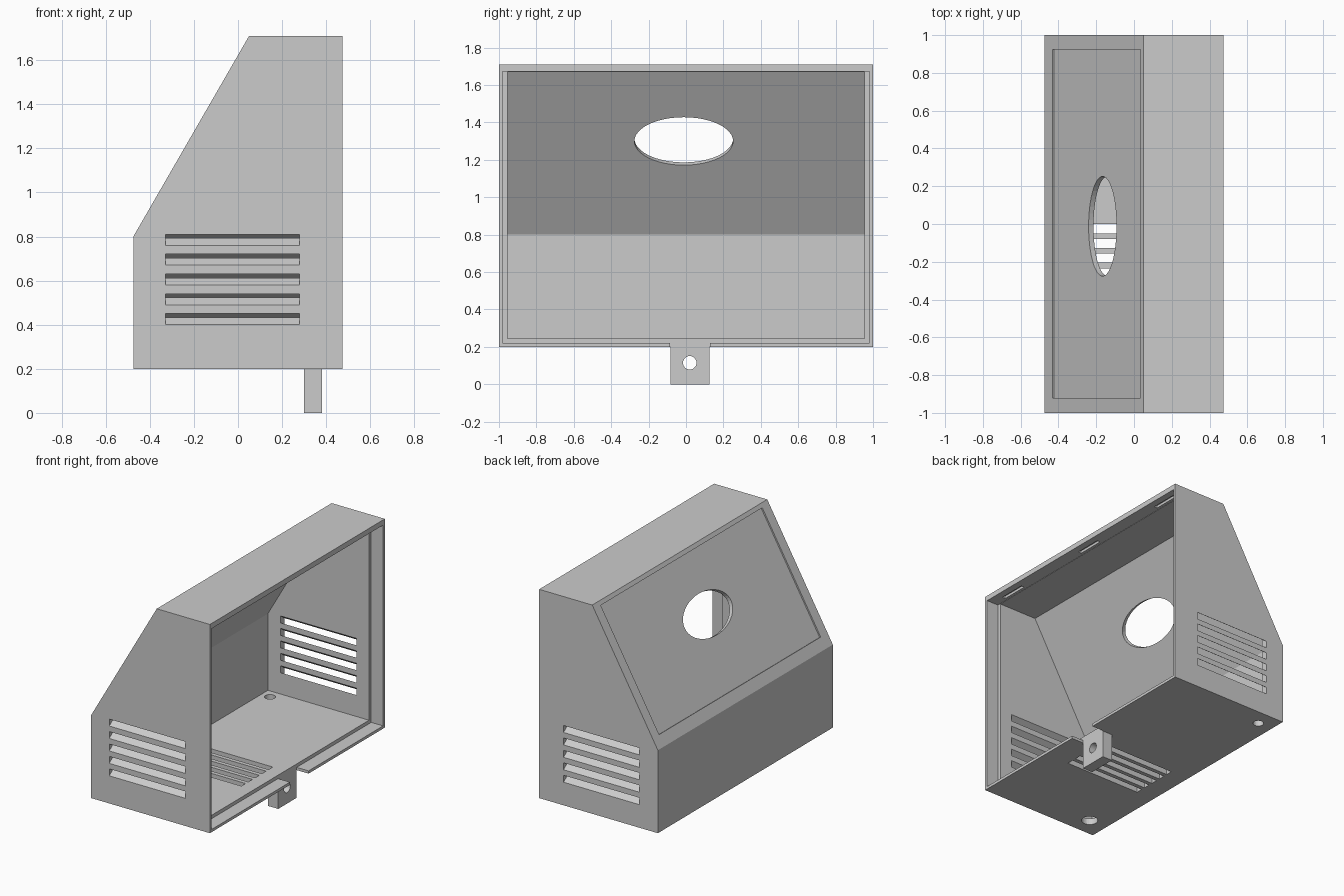
import bpy, bmesh, math
from mathutils import Vector

if "Cube" in bpy.data.objects:
    bpy.data.objects.remove(bpy.data.objects["Cube"])

grey = bpy.data.materials.new("plain grey")
grey.diffuse_color = (0.6, 0.6, 0.6, 1)
grey.use_nodes = True
grey.node_tree.nodes["Principled BSDF"].inputs["Base Color"].default_value = grey.diffuse_color


def prism(name, pts, vec):
    """Extrude a planar outline along a vector."""
    bm = bmesh.new()
    f = bm.faces.new([bm.verts.new(p) for p in pts])
    r = bmesh.ops.extrude_face_region(bm, geom=[f], use_keep_orig=True)
    bmesh.ops.translate(bm, vec=Vector(vec),
                        verts=[v for v in r["geom"] if isinstance(v, bmesh.types.BMVert)])
    bmesh.ops.recalc_face_normals(bm, faces=bm.faces)
    me = bpy.data.meshes.new(name)
    bm.to_mesh(me)
    bm.free()
    me.materials.append(grey)
    ob = bpy.data.objects.new(name, me)
    bpy.context.collection.objects.link(ob)
    return ob


def box(name, x0, x1, y0, y1, z0, z1):
    return prism(name, [(x0, y0, z0), (x1, y0, z0), (x1, y1, z0), (x0, y1, z0)], (0, 0, z1 - z0))


def round_bar(name, c, a, b, vec, n=48):
    """Elliptical bar with half-axis vectors a and b."""
    c, a, b = Vector(c), Vector(a), Vector(b)
    return prism(name, [c + a * math.cos(t) + b * math.sin(t)
                        for t in (2 * math.pi * i / n for i in range(n))], vec)


def cut(ob, cutter):
    m = ob.modifiers.new("cut", "BOOLEAN")
    m.operation, m.solver, m.object = "DIFFERENCE", "EXACT", cutter
    cutter.hide_render = True
    bpy.context.view_layer.objects.active = ob
    bpy.ops.object.modifier_apply(modifier=m.name)
    bpy.data.objects.remove(cutter)


# Housing shell with sloped back
outer = [(-.475, .2), (.475, .2), (.475, 1.71), (.05, 1.71), (-.475, .8)]
shell = prism("housing", [(x, -1, z) for x, z in outer], (0, 2, 0))
inner = [(-.429, .245), (.6, .245), (.6, 1.67), (.073, 1.67), (-.429, .8)]
cut(shell, prism("cavity", [(x, -.955, z) for x, z in inner], (0, 1.91, 0)))

# Rebate for the cover, with a notch by the tab and latch slots in the top
cut(shell, box("rebate", .38, .6, -.98, .98, .22, 1.672))
cut(shell, box("notch", .38, .6, -.085, .128, .1, .23))
for y in (-.78, .02, .82):
    cut(shell, box("latch_slot", .40, .425, y - .1, y + .1, 1.6, 1.69))

# Shallow panel recess and oval window on the slope
u = Vector((.5, 0, .866))
n = Vector((-.866, 0, .5))
base = Vector((-.475, 0, .8)) - n * .01
cut(shell, prism("panel_recess",
                 [base + u * s + Vector((0, y, 0))
                  for s, y in ((.085, -.922), (1.02, -.922), (1.02, .925), (.085, .925))], n * .1))
cut(shell, round_bar("window", base + u * .6 + Vector((0, -.012, 0)) - n * .1,
                     (0, .264, 0), u * .148, n * .3))

# Slanted vents in both side walls
k = .033 / .045
for i in range(5):
    z = .4 + .09 * i
    for ya, yb, y0, s in ((-1.02, -.935, -1, k), (.935, 1.02, .955, -k)):
        za, zb = z + s * (ya - y0), z + s * (yb - y0)
        cut(shell, prism("side_vent", [(-.33, ya, za), (-.33, yb, zb),
                                       (-.33, yb, zb + .05), (-.33, ya, za + .05)], (.61, 0, 0)))

# Floor vents and cable holes
for i in range(5):
    y = -.025 - .078 * i
    cut(shell, box("floor_vent", -.33, .28, y - .024, y + .024, .1, .3))
for x, y, r in ((-.33, -.86, .055), (-.36, .88, .036)):
    cut(shell, round_bar("floor_hole", (x, y, .1), (r, 0, 0), (0, r, 0), (0, 0, .2), 32))

# Mounting tab with a screw hole
tab = box("mounting_tab", .3, .38, -.083, .125, 0, .22)
cut(tab, round_bar("screw_hole", (.2, .02, .115), (0, .036, 0), (0, 0, .036), (.3, 0, 0), 32))
